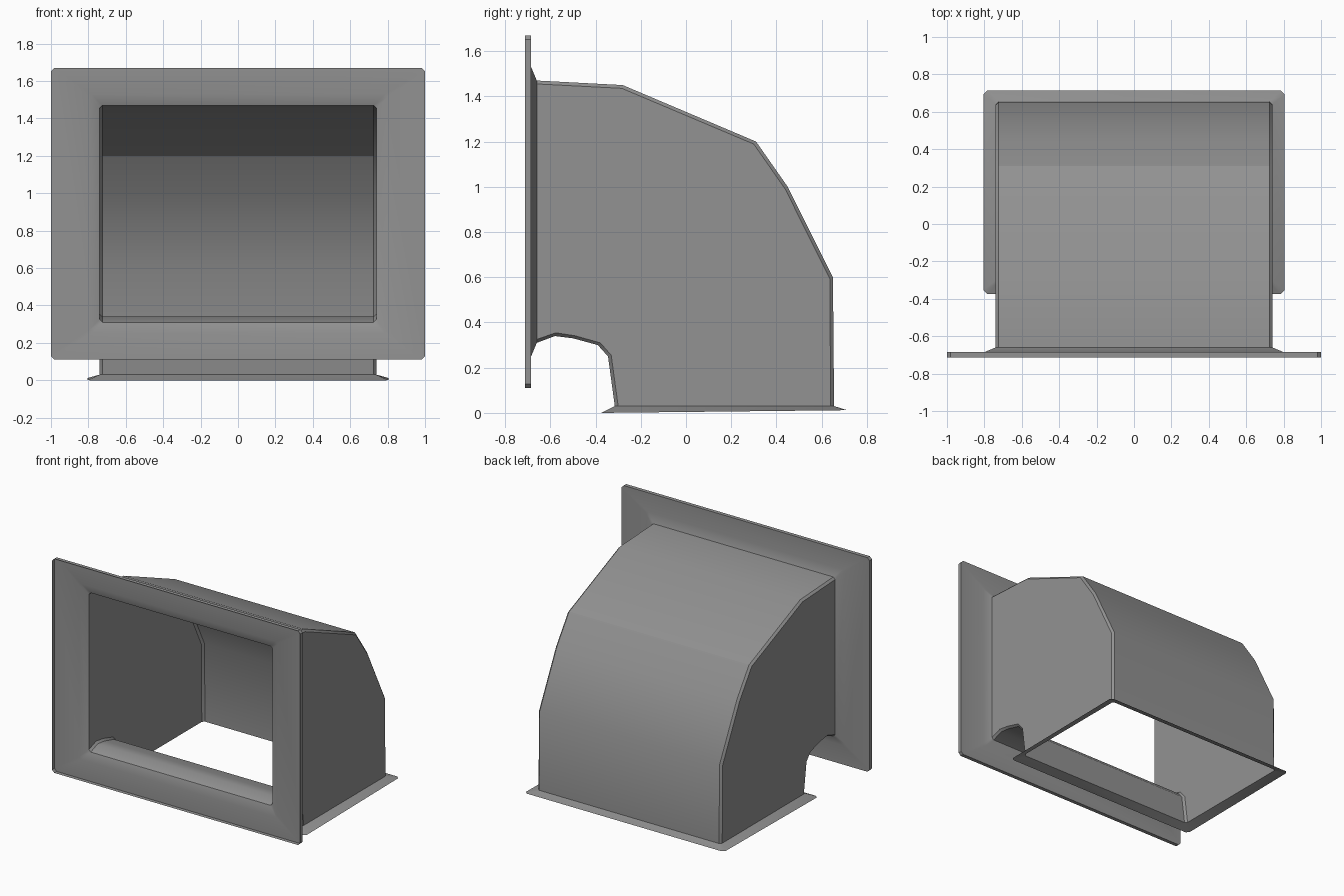
import bpy, bmesh, math
from mathutils import Vector

if "Cube" in bpy.data.objects:
    bpy.data.objects.remove(bpy.data.objects["Cube"], do_unlink=True)

metal = bpy.data.materials.new("grey sheet metal")
metal.use_nodes = True
grey = (0.29, 0.29, 0.29, 1)
metal.diffuse_color = grey
metal.node_tree.nodes["Principled BSDF"].inputs["Base Color"].default_value = grey


def ring(bm, outer, inner, half, cut):
    """Rectangle with clipped corners between two (y, z) points, spanning +-half in x."""
    a, b = Vector((0, *outer)), Vector((0, *inner))
    step = (b - a).normalized() * cut
    w = half - cut
    pts = [(w, a), (half, a + step), (half, b - step), (w, b),
           (-w, b), (-half, b - step), (-half, a + step), (-w, a)]
    return [bm.verts.new((x, p.y, p.z)) for x, p in pts]


def loft(name, sections):
    """Skin an open sheet through a series of rings."""
    bm = bmesh.new()
    rings = [ring(bm, *s) for s in sections]
    for r, s in zip(rings, rings[1:]):
        for i in range(len(r)):
            j = (i + 1) % len(r)
            bm.faces.new((r[i], r[j], s[j], s[i]))
    bmesh.ops.recalc_face_normals(bm, faces=bm.faces)
    mesh = bpy.data.meshes.new(name)
    bm.to_mesh(mesh)
    bm.free()
    mesh.materials.append(metal)
    obj = bpy.data.objects.new(name, mesh)
    bpy.context.collection.objects.link(obj)
    bpy.ops.object.select_all(action='DESELECT')
    obj.select_set(True)
    bpy.context.view_layer.objects.active = obj
    bpy.ops.object.shade_smooth_by_angle(angle=math.radians(30))
    return obj


# Elbow: outer bend paired with inner throat, from front opening to bottom opening
half, cut = 0.74, 0.015
bend = [(-0.66, 1.47), (-0.28, 1.45), (0.31, 1.20), (0.45, 1.0), (0.65, 0.60), (0.655, 0.03)]
throat = [(-0.66, 0.31), (-0.58, 0.34), (-0.50, 0.33), (-0.39, 0.30), (-0.345, 0.25), (-0.315, 0.03)]
loft("elbow_duct", [(o, i, half, cut) for o, i in zip(bend, throat)])

# Front flange: sloped collar, flat plate and a folded lip
loft("front_flange", [
    (bend[0], throat[0], half, cut),
    ((-0.685, 1.53), (-0.685, 0.25), 0.80, cut),
    ((-0.685, 1.67), (-0.685, 0.11), 1.0, 0.018),
    ((-0.713, 1.67), (-0.713, 0.11), 1.0, 0.018),
])

# Bottom flange: sloped skirt around the lower opening
loft("bottom_flange", [
    (bend[-1], throat[-1], half, cut),
    ((0.713, 0.012), (-0.375, 0.0), 0.805, 0.02),
])
